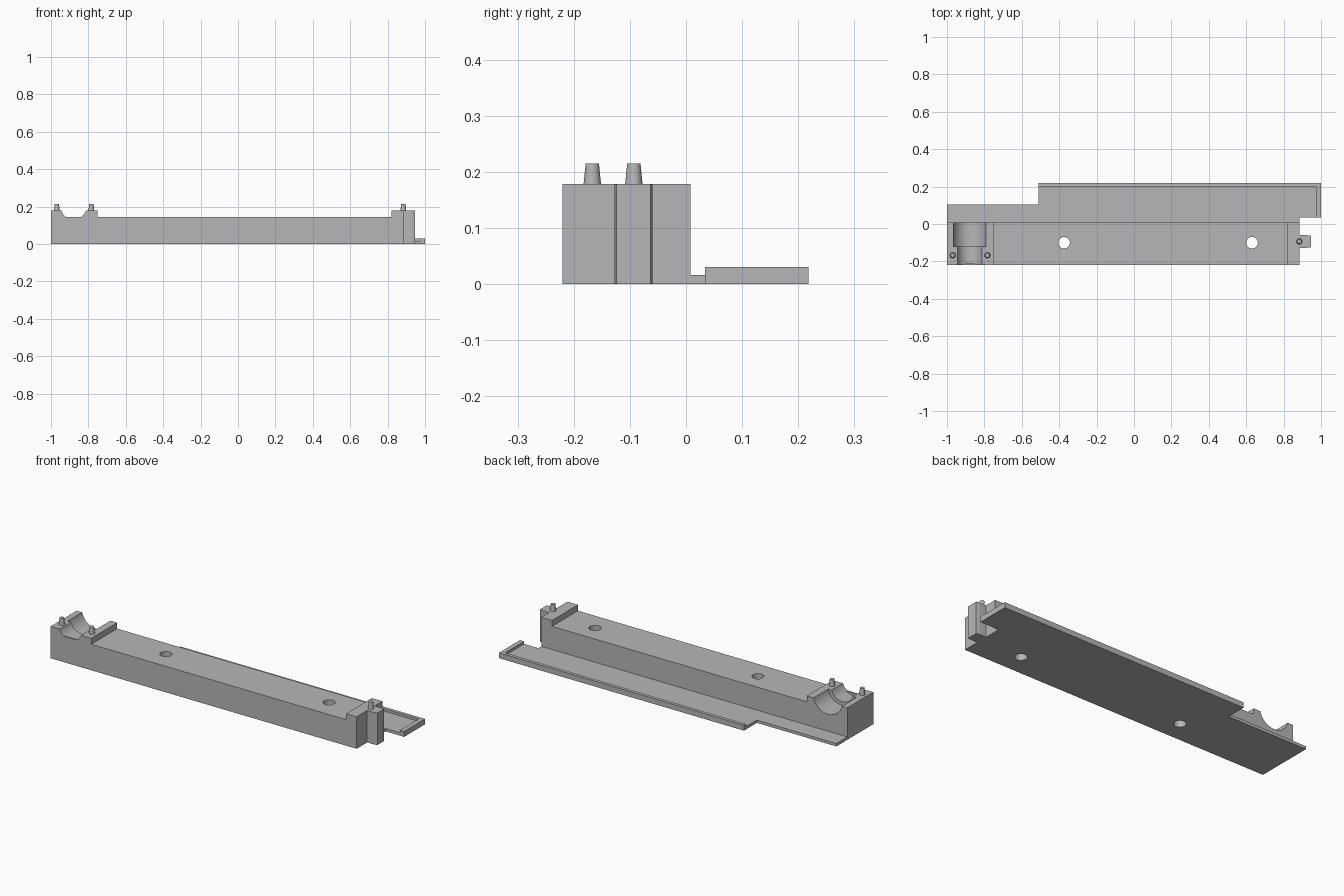
import bpy, bmesh, math
from mathutils import Vector

cube = bpy.data.objects.get("Cube")
if cube:
    bpy.data.objects.remove(cube, do_unlink=True)

grey = bpy.data.materials.new("plain grey")
grey.use_nodes = True
colour = (0.47, 0.47, 0.47, 1)
grey.diffuse_color = colour
grey.node_tree.nodes["Principled BSDF"].inputs["Base Color"].default_value = colour


def finish(name, bm):
    bmesh.ops.recalc_face_normals(bm, faces=bm.faces)
    mesh = bpy.data.meshes.new(name)
    bm.to_mesh(mesh)
    bm.free()
    mesh.materials.append(grey)
    ob = bpy.data.objects.new(name, mesh)
    bpy.context.collection.objects.link(ob)
    return ob


def prism(name, points, low, high, axis="Z"):
    """Extrude an outline upwards (XY outline) or along Y (XZ outline)."""
    bm = bmesh.new()
    if axis == "Z":
        verts = [bm.verts.new((a, b, low)) for a, b in points]
        step = Vector((0, 0, high - low))
    else:
        verts = [bm.verts.new((a, low, b)) for a, b in points]
        step = Vector((0, high - low, 0))
    face = bm.faces.new(verts)
    moved = bmesh.ops.extrude_face_region(bm, geom=[face])["geom"]
    bmesh.ops.translate(bm, vec=step, verts=[v for v in moved if isinstance(v, bmesh.types.BMVert)])
    return finish(name, bm)


def box(name, x0, x1, y0, y1, z0, z1):
    return prism(name, [(x0, y0), (x1, y0), (x1, y1), (x0, y1)], z0, z1)


def circle(cx, cy, r, n=48, floor=-1):
    turns = [2 * math.pi * (i + 0.5) / n for i in range(n)]
    return [(cx + r * math.cos(t), max(cy + r * math.sin(t), floor)) for t in turns]


def smooth(ob):
    bpy.ops.object.select_all(action="DESELECT")
    ob.select_set(True)
    bpy.context.view_layer.objects.active = ob
    bpy.ops.object.shade_smooth_by_angle(angle=math.radians(30))


def cut(target, cutter):
    cutter.hide_render = True
    mod = target.modifiers.new("cut", "BOOLEAN")
    mod.operation = "DIFFERENCE"
    mod.solver = "EXACT"
    mod.object = cutter
    bpy.context.view_layer.objects.active = target
    bpy.ops.object.modifier_apply(modifier=mod.name)
    bpy.data.objects.remove(cutter, do_unlink=True)


# Main bar with a raised block at each end
END, DECK, TOP, FRONT, BACK = 0.885, 0.145, 0.178, -0.22, 0.008
bar = prism("main_bar", [(-1, 0), (END, 0), (END, TOP), (0.82, TOP), (0.82, DECK),
                         (-0.75, DECK), (-0.75, TOP), (-1, TOP)], FRONT, BACK, "Y")

# Stepped round saddle with a low lip at the front
SADDLE_X, SADDLE_Z = -0.879, 0.2
for radius, y0, y1, floor in [(0.09, -0.12, 0.1, -1),
                              (0.069, -0.212, -0.11, -1),
                              (0.069, -0.3, -0.21, DECK)]:
    cut(bar, prism("saddle_cutter", circle(SADDLE_X, SADDLE_Z, radius, 64, floor), y0, y1, "Y"))

# Screw holes through the bar
for x in (-0.374, 0.631):
    cut(bar, prism("hole_cutter", circle(x, -0.1, 0.031), -0.1, 0.3))
smooth(bar)

# Thin stepped base flange and its raised rims
prism("base_flange", [(-1, BACK), (END, BACK), (END, 0.034), (1, 0.034), (1, 0.218),
                      (-0.51, 0.218), (-0.51, 0.105), (-1, 0.105)], 0, 0.016)
prism("flange_rim", [(0.974, 0.034), (1, 0.034), (1, 0.218), (-0.51, 0.218),
                     (-0.51, 0.2), (0.974, 0.2)], 0.016, 0.03)

# Upright end tab with slightly chamfered corners
prism("end_tab", [(END, -0.127), (0.925, -0.127), (0.945, -0.124),
                  (0.945, -0.063), (0.925, -0.06), (END, -0.06)], 0, TOP)

# Tapered locating pins
for name, x, y in [("pin_right", -0.969, -0.167), ("pin_middle", -0.784, -0.167),
                   ("pin_left", 0.884, -0.093)]:
    bm = bmesh.new()
    bmesh.ops.create_cone(bm, cap_ends=True, segments=32, radius1=0.0155, radius2=0.0118, depth=0.037)
    bmesh.ops.translate(bm, vec=(x, y, TOP + 0.0185), verts=bm.verts)
    smooth(finish(name, bm))
